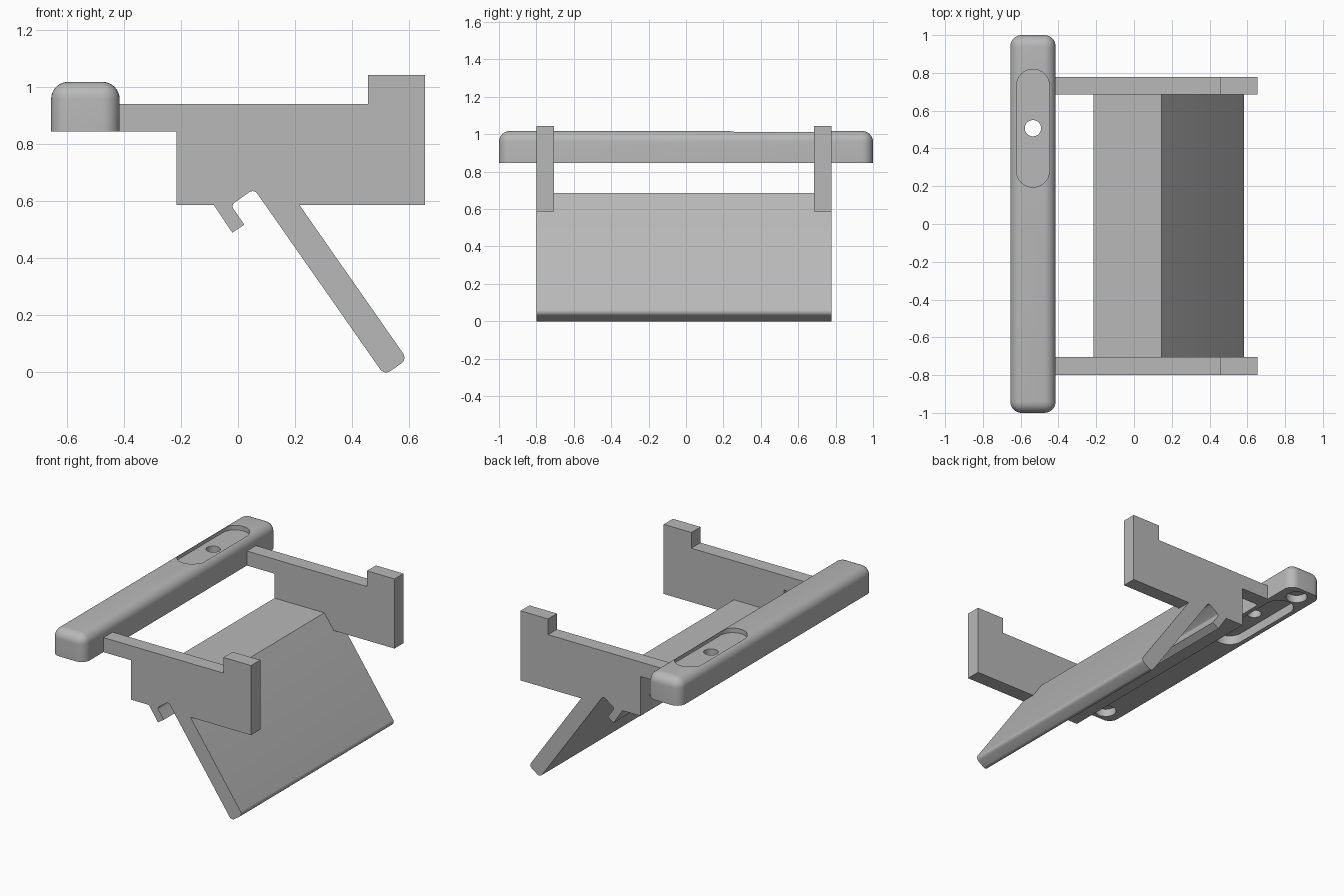
import bpy, bmesh, math
from mathutils import Vector

cube = bpy.data.objects.get("Cube")
if cube:
    bpy.data.objects.remove(cube, do_unlink=True)

grey = bpy.data.materials.new("plain_grey")
grey.use_nodes = True
COLOUR = (0.48, 0.48, 0.48, 1)
grey.diffuse_color = COLOUR
grey.node_tree.nodes["Principled BSDF"].inputs["Base Color"].default_value = COLOUR


def finish(name, bm):
    bmesh.ops.recalc_face_normals(bm, faces=bm.faces)
    mesh = bpy.data.meshes.new(name)
    bm.to_mesh(mesh)
    bm.free()
    mesh.materials.append(grey)
    ob = bpy.data.objects.new(name, mesh)
    bpy.context.collection.objects.link(ob)
    return ob


def rounded(points, steps=6):
    """Replace each (x, z, radius) corner by an arc; (x, z) corners stay sharp."""
    out = []
    for i, p in enumerate(points):
        c = Vector(p[:2])
        if len(p) == 2:
            out.append(c)
            continue
        a = (Vector(points[i - 1][:2]) - c).normalized()
        b = (Vector(points[(i + 1) % len(points)][:2]) - c).normalized()
        half = a.angle(b) / 2
        reach = p[2] / math.tan(half)
        centre = c + (a + b).normalized() * p[2] / math.sin(half)
        u, v = c + a * reach - centre, c + b * reach - centre
        total = u.angle(v)
        for k in range(steps + 1):
            t = k / steps
            out.append(centre + (u * math.sin((1 - t) * total)
                                 + v * math.sin(t * total)) / math.sin(total))
    return out


def prism(name, points, y0, y1):
    """Extrude an x-z outline along y."""
    bm = bmesh.new()
    face = bm.faces.new([bm.verts.new((p.x, y0, p.y)) for p in rounded(points)])
    new = bmesh.ops.extrude_face_region(bm, geom=[face])["geom"]
    bmesh.ops.translate(bm, vec=(0, y1 - y0, 0),
                        verts=[g for g in new if isinstance(g, bmesh.types.BMVert)])
    return finish(name, bm)


def slot(y, radius, straight, z0, z1, n=24):
    """Upright round-ended cutter centred on the rail."""
    bm = bmesh.new()
    ring = []
    for sign in (1, -1) if straight else (1,):
        count = n + 1 if straight else 2 * n
        for k in range(count):
            ang = math.pi * k / n + (0 if sign > 0 else math.pi)
            ring.append(bm.verts.new((RAIL_X + radius * math.cos(ang),
                                      y + sign * straight + radius * math.sin(ang), z0)))
    new = bmesh.ops.extrude_face_region(bm, geom=[bm.faces.new(ring)])["geom"]
    bmesh.ops.translate(bm, vec=(0, 0, z1 - z0),
                        verts=[g for g in new if isinstance(g, bmesh.types.BMVert)])
    return finish("cutter", bm)


def combine(target, other, operation):
    mod = target.modifiers.new("combine", "BOOLEAN")
    mod.operation, mod.solver, mod.object = operation, "EXACT", other
    bpy.ops.object.select_all(action="DESELECT")
    bpy.context.view_layer.objects.active = target
    target.select_set(True)
    bpy.ops.object.modifier_apply(modifier=mod.name)
    bpy.data.objects.remove(other, do_unlink=True)


def smooth(ob):
    bpy.ops.object.select_all(action="DESELECT")
    bpy.context.view_layer.objects.active = ob
    ob.select_set(True)
    bpy.ops.object.shade_smooth_by_angle(angle=math.radians(32))


# Shared lower outline: hook, notch and sloping flap
lower = [(-0.215, 0.587), (-0.085, 0.587), (-0.02, 0.49), (0.022, 0.518),
         (-0.025, 0.586, 0.015), (0.056, 0.643, 0.02), (0.513, -0.01, 0.025),
         (0.593, 0.046, 0.025), (0.215, 0.587)]

# Side brackets: arm to the rail, plate and raised stop
side = lower + [(0.655, 0.587), (0.655, 1.043), (0.455, 1.043), (0.455, 0.94),
                (-0.415, 0.94), (-0.415, 0.845), (-0.215, 0.845)]
# Panel between the brackets: flat deck running into the flap
panel = lower + [(0.146, 0.685), (-0.215, 0.685)]

frame = prism("bracket_frame", panel, -0.705, 0.685)
combine(frame, prism("front_bracket", side, -0.8, -0.705), "UNION")
combine(frame, prism("back_bracket", side, 0.685, 0.778), "UNION")
smooth(frame)

# Rail: bar with rounded top and corners, flat underside
RAIL_X, BOTTOM, TOP = -0.535, 0.845, 1.018
bm = bmesh.new()
bmesh.ops.create_cube(bm, size=1)
for v in bm.verts:
    v.co = (RAIL_X + v.co.x * 0.24, v.co.y * 2, BOTTOM if v.co.z < 0 else TOP)
edges = [e for e in bm.edges if max(v.co.z for v in e.verts) > BOTTOM + 0.01]
bmesh.ops.bevel(bm, geom=edges, offset=0.06, offset_type="OFFSET", segments=8,
                profile=0.5, affect="EDGES")
rail = finish("rail", bm)

# Pockets above and below, through hole and two round recesses
POCKET_Y = 0.507
combine(rail, slot(POCKET_Y, 0.087, 0.225, TOP - 0.03, TOP + 0.1), "DIFFERENCE")
combine(rail, slot(POCKET_Y, 0.09, 0.235, BOTTOM - 0.1, BOTTOM + 0.06), "DIFFERENCE")
combine(rail, slot(POCKET_Y, 0.043, 0, BOTTOM - 0.1, TOP + 0.1), "DIFFERENCE")
for end in (-0.91, 0.91):
    combine(rail, slot(end, 0.065, 0, BOTTOM - 0.1, BOTTOM + 0.05), "DIFFERENCE")
smooth(rail)
